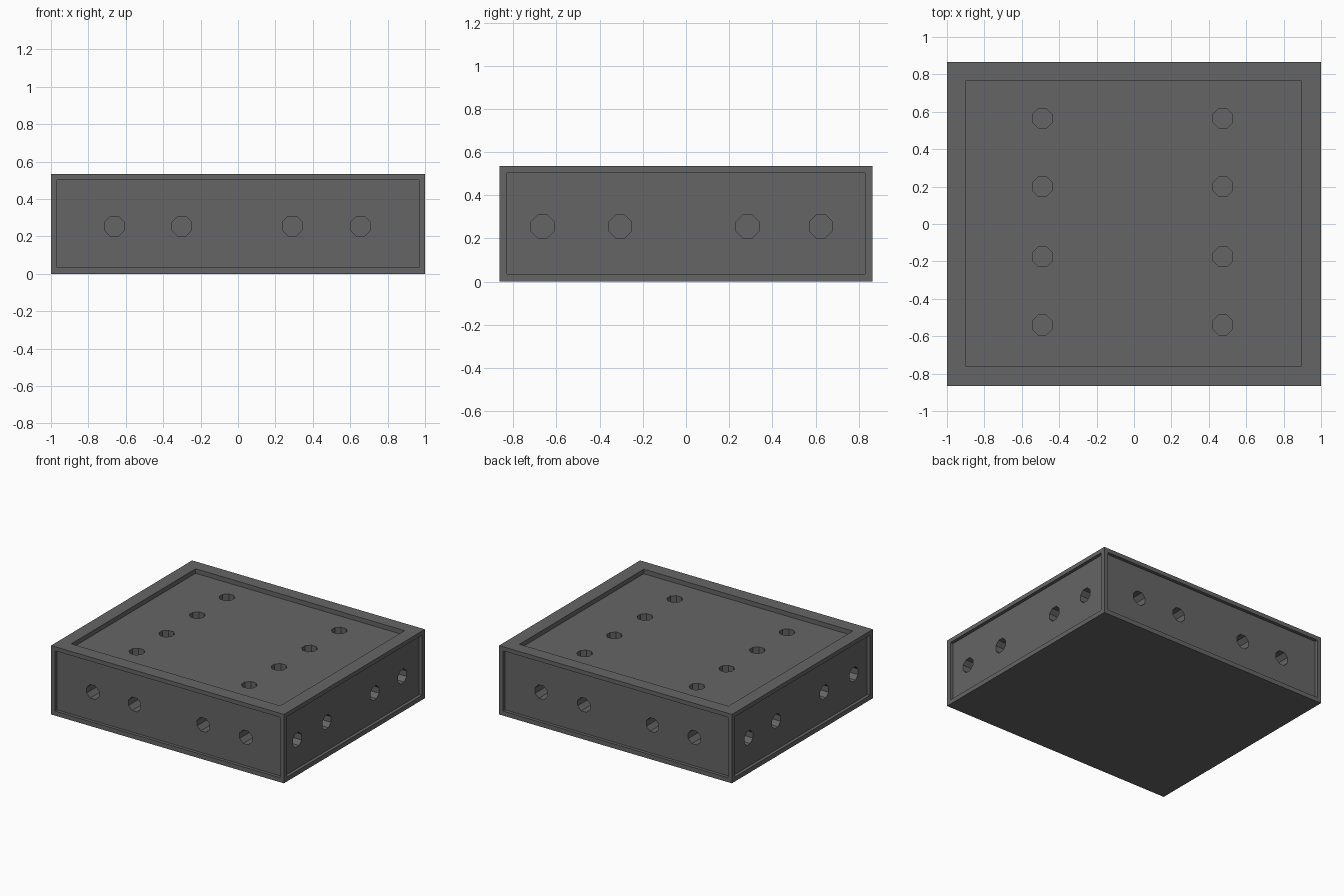
import bpy, bmesh, math
from mathutils import Matrix, Vector

if "Cube" in bpy.data.objects:
    bpy.data.objects.remove(bpy.data.objects["Cube"])

HX, HY, H = 1.0, 0.865, 0.535      # half sizes and height
INSET, TOP_INSET = 0.025, 0.035    # panel recess depths
HOLE_R, HOLE_DEPTH = 0.057, 0.12


def add_box(bm, lo, hi):
    lo, hi = Vector(lo), Vector(hi)
    bmesh.ops.create_cube(bm, size=1, matrix=Matrix.Translation((lo + hi) / 2)
                          @ Matrix.Diagonal((*(hi - lo), 1)))


def add_hole(bm, centre, axis):
    # eight-sided plug centred on the panel surface
    rot = Vector(axis).to_track_quat('Z', 'Y').to_matrix().to_4x4()
    turn = Matrix.Rotation(math.pi / 8, 4, 'Z')
    bmesh.ops.create_cone(bm, cap_ends=True, segments=8, radius1=HOLE_R, radius2=HOLE_R,
                          depth=2 * HOLE_DEPTH, matrix=Matrix.Translation(centre) @ rot @ turn)


def make_object(name, bm):
    bmesh.ops.recalc_face_normals(bm, faces=bm.faces)
    mesh = bpy.data.meshes.new(name)
    bm.to_mesh(mesh)
    bm.free()
    ob = bpy.data.objects.new(name, mesh)
    bpy.context.collection.objects.link(ob)
    return ob


# solid block
bm = bmesh.new()
add_box(bm, (-HX, -HY, 0), (HX, HY, H))
block = make_object("block", bm)

# recessed panels on the four sides and the top
panels = bmesh.new()
for s in (-1, 1):
    y0, y1 = sorted((s * (HY - INSET), s * (HY + 0.1)))
    add_box(panels, (-0.967, y0, 0.035), (0.967, y1, 0.503))
    x0, x1 = sorted((s * (HX - INSET), s * (HX + 0.1)))
    add_box(panels, (x0, -0.83, 0.035), (x1, 0.83, 0.503))
add_box(panels, (-0.9, -0.76, H - TOP_INSET), (0.895, 0.765, H + 0.1))

# blind holes in every panel
holes = bmesh.new()
for s in (-1, 1):
    for x in (-0.66, -0.30, 0.29, 0.655):
        add_hole(holes, (x, s * (HY - INSET), 0.255), (0, s, 0))
    for y in (-0.665, -0.305, 0.285, 0.625):
        add_hole(holes, (s * (HX - INSET), y, 0.255), (s, 0, 0))
for x in (-0.49, 0.475):
    for y in (-0.54, -0.175, 0.20, 0.565):
        add_hole(holes, (x, y, H - TOP_INSET), (0, 0, 1))

# cut the panels first, then the holes
bpy.context.view_layer.objects.active = block
for name, cut in (("panel_cutter", panels), ("hole_cutter", holes)):
    cutter = make_object(name, cut)
    cutter.hide_render = True
    mod = block.modifiers.new(name, 'BOOLEAN')
    mod.operation, mod.solver, mod.object = 'DIFFERENCE', 'EXACT', cutter
    bpy.ops.object.modifier_apply(modifier=name)
    bpy.data.objects.remove(cutter)

# dark grey finish
mat = bpy.data.materials.new("dark_grey")
mat.diffuse_color = (0.13, 0.13, 0.13, 1)
mat.use_nodes = True
mat.node_tree.nodes["Principled BSDF"].inputs["Base Color"].default_value = mat.diffuse_color
block.data.materials.clear()
block.data.materials.append(mat)
